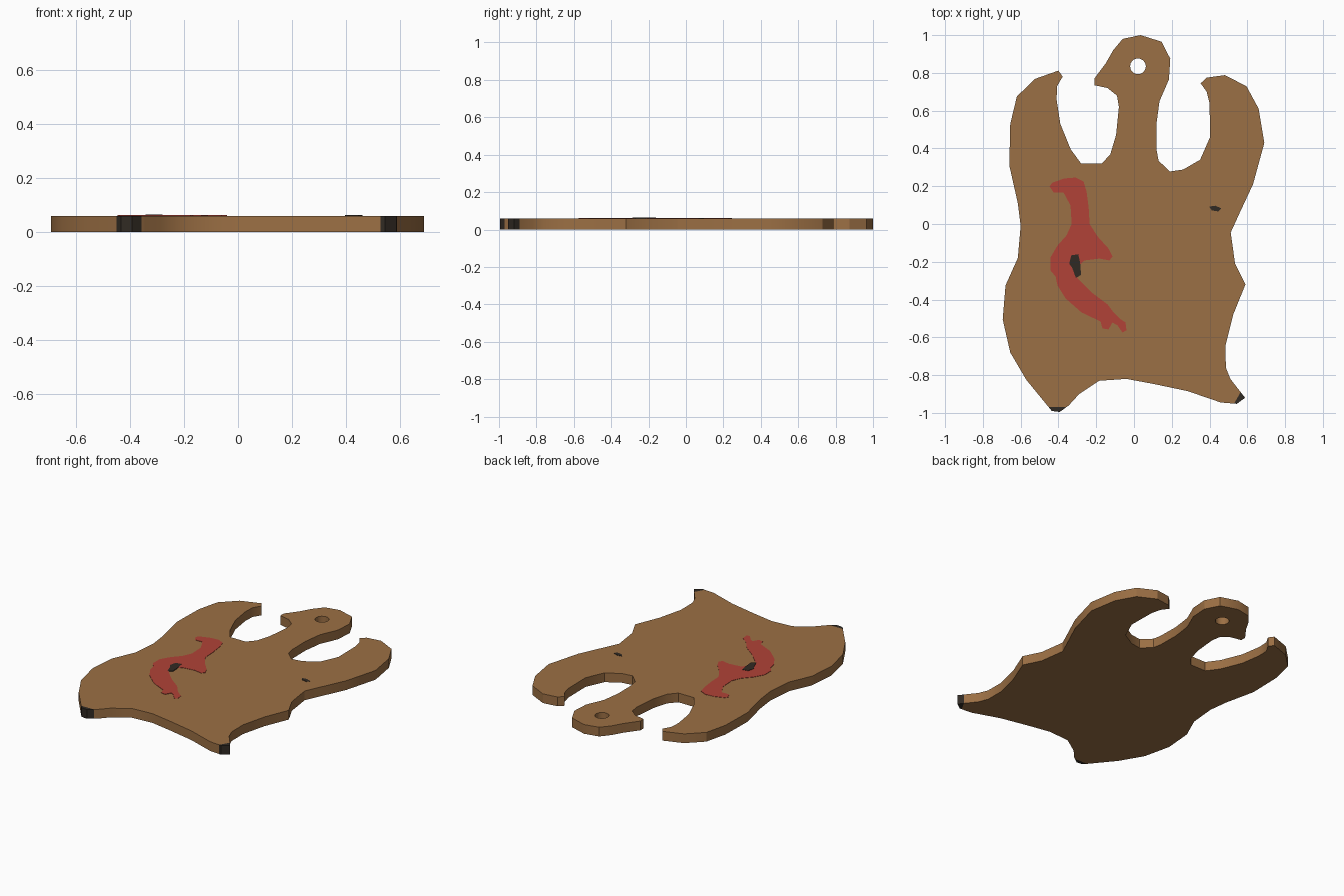
import bpy, bmesh, math
from mathutils import Vector

if "Cube" in bpy.data.objects:
    bpy.data.objects.remove(bpy.data.objects["Cube"])

T = 0.06  # board thickness


def material(name, rgb):
    m = bpy.data.materials.new(name)
    m.diffuse_color = (*rgb, 1)
    m.use_nodes = True
    m.node_tree.nodes["Principled BSDF"].inputs["Base Color"].default_value = m.diffuse_color
    return m


brown = material("brown", (0.33, 0.16, 0.058))
red = material("red", (0.44, 0.055, 0.038))
black = material("near black", (0.03, 0.023, 0.017))


def plate(name, loops, z0, z1, mats, tips=()):
    """Fill closed outlines (first outer, then holes), extrude, colour tips beyond planes."""
    bm = bmesh.new()
    for loop in loops:
        vs = [bm.verts.new((x, y, z0)) for x, y in loop]
        for a, b in zip(vs, vs[1:] + vs[:1]):
            bm.edges.new((a, b))
    bmesh.ops.triangle_fill(bm, edges=bm.edges[:], use_beauty=True, use_dissolve=False)
    ext = bmesh.ops.extrude_face_region(bm, geom=bm.faces[:])
    top = [g for g in ext["geom"] if isinstance(g, bmesh.types.BMVert)]
    bmesh.ops.translate(bm, verts=top, vec=(0, 0, z1 - z0))
    bmesh.ops.recalc_face_normals(bm, faces=bm.faces[:])
    for co, no in tips:
        bmesh.ops.bisect_plane(bm, geom=bm.verts[:] + bm.edges[:] + bm.faces[:],
                               plane_co=co, plane_no=no)
        for f in bm.faces:
            if (f.calc_center_median() - Vector(co)).dot(Vector(no)) > 0:
                f.material_index = 1
    me = bpy.data.meshes.new(name)
    bm.to_mesh(me)
    bm.free()
    ob = bpy.data.objects.new(name, me)
    bpy.context.collection.objects.link(ob)
    for m in mats:
        me.materials.append(m)
    bpy.context.view_layer.objects.active = ob
    ob.select_set(True)
    bpy.ops.object.shade_smooth_by_angle(angle=math.radians(30))
    ob.select_set(False)
    return ob


# Outline, clockwise by region
head = [(-.21, .735), (-.21, .77), (-.15, .85), (-.11, .92), (-.06, .98), (.035, 1),
        (.146, .965), (.192, .875), (.185, .765), (.135, .65), (.118, .525), (.12, .39),
        (.13, .335)]
right_arm = [(.19, .278), (.26, .288), (.35, .34), (.403, .46), (.4, .64), (.385, .7),
             (.353, .745), (.385, .775), (.48, .788), (.595, .73), (.66, .61), (.69, .43),
             (.63, .21)]
right_side = [(.56, .06), (.512, -.045), (.535, -.21), (.59, -.32), (.525, -.48),
              (.485, -.64), (.486, -.76), (.51, -.82), (.588, -.92), (.545, -.952),
              (.46, -.945)]
bottom = [(.285, -.885), (.11, -.848), (-.04, -.82), (-.185, -.83), (-.29, -.9),
          (-.345, -.96), (-.393, -.995), (-.435, -.99)]
left_side = [(-.57, -.825), (-.655, -.68), (-.695, -.505), (-.68, -.325), (-.615, -.18),
             (-.6, -.01), (-.615, .11), (-.66, .31)]
left_arm = [(-.655, .53), (-.62, .675), (-.525, .768), (-.4, .812), (-.378, .78),
            (-.407, .73), (-.41, .66), (-.39, .53), (-.335, .395), (-.28, .32)]
neck = [(-.17, .32), (-.125, .37), (-.095, .47), (-.08, .62), (-.09, .68), (-.14, .72)]
hole = [(.021 + .042 * math.cos(i * math.tau / 14), .835 + .042 * math.sin(i * math.tau / 14))
        for i in range(14)]

plate("board", [head + right_arm + right_side + bottom + left_side + left_arm + neck, hole],
      0, T, [brown, black],
      tips=[((-.4, -.97, 0), (0, -1, 0)), ((.53, -.95, 0), (.86, -.5, 0))])

# Painted red patch
patch = [(-.447, .2), (-.43, .22), (-.368, .241), (-.31, .246), (-.267, .225), (-.251, .17),
         (-.24, .087), (-.235, 0), (-.193, -.066), (-.135, -.13), (-.114, -.172),
         (-.13, -.193), (-.182, -.183), (-.262, -.193), (-.3, -.23), (-.3, -.287),
         (-.225, -.362), (-.14, -.426), (-.108, -.468), (-.077, -.5), (-.045, -.521),
         (-.04, -.563), (-.061, -.574), (-.087, -.537), (-.114, -.521), (-.135, -.558),
         (-.167, -.553), (-.177, -.516), (-.278, -.468), (-.362, -.394), (-.405, -.325),
         (-.415, -.278), (-.442, -.246), (-.442, -.177), (-.405, -.114), (-.357, -.06),
         (-.33, 0), (-.336, .098), (-.373, .167), (-.426, .167)]
plate("red_patch", [patch], T - .002, T + .002, [red])

# Dark marks
left_mark = [(-.332, -.166), (-.295, -.16), (-.285, -.205), (-.28, -.27), (-.308, -.285),
             (-.327, -.232), (-.343, -.21)]
right_mark = [(.398, .092), (.43, .097), (.462, .083), (.447, .066), (.412, .072)]
plate("left_mark", [left_mark], T - .002, T + .004, [black])
plate("right_mark", [right_mark], T - .002, T + .002, [black])
